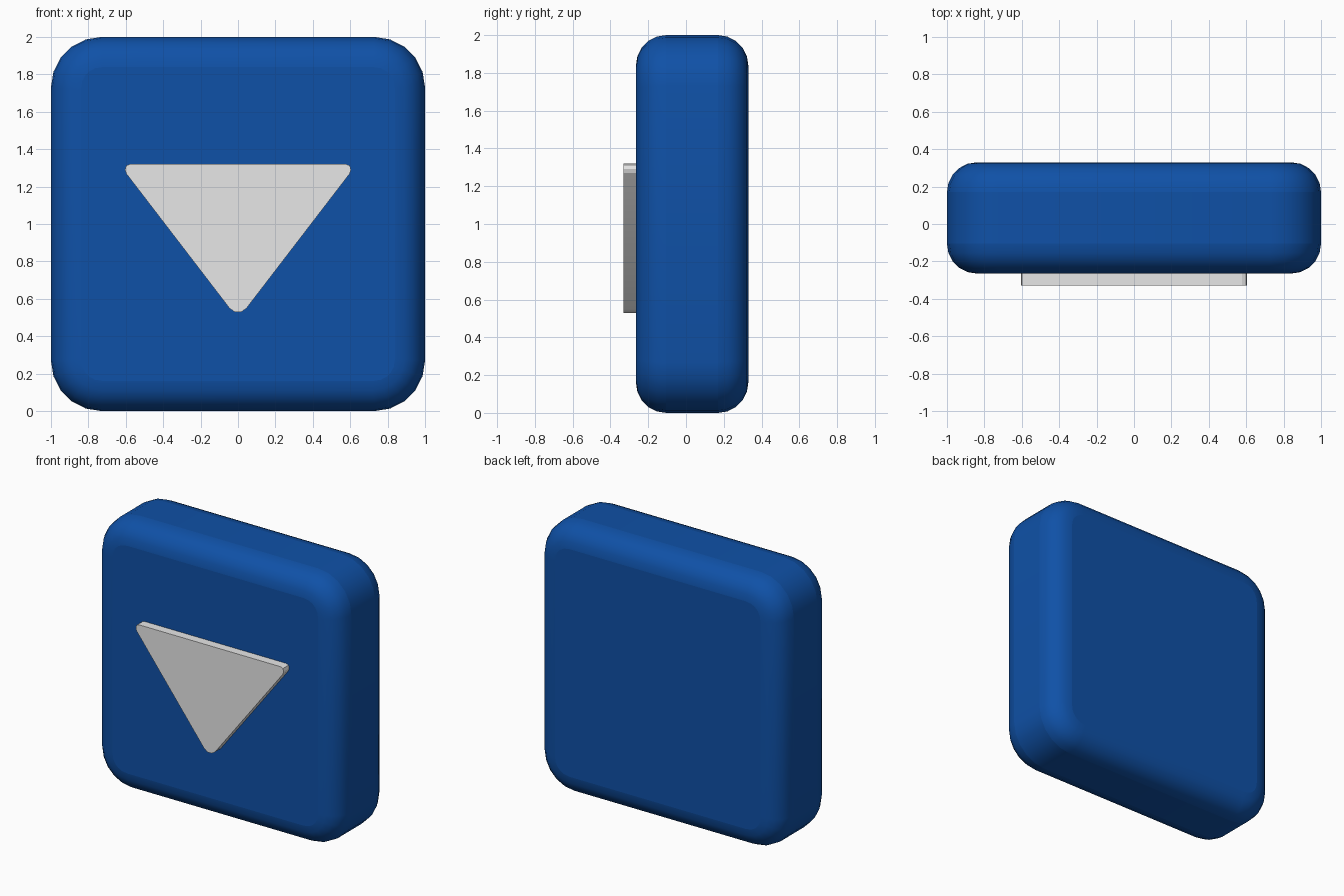
import bpy, bmesh, math

if "Cube" in bpy.data.objects:
    bpy.data.objects.remove(bpy.data.objects["Cube"])


def material(name, rgb):
    m = bpy.data.materials.new(name)
    m.diffuse_color = (*rgb, 1)
    m.use_nodes = True
    m.node_tree.nodes["Principled BSDF"].inputs["Base Color"].default_value = m.diffuse_color
    return m


def prism(name, outline, y0, y1, mat):
    """Extrude an x-z outline from y0 (front) to y1 (back)."""
    bm = bmesh.new()
    front = bm.faces.new([bm.verts.new((x, y0, z)) for x, z in outline])
    ext = bmesh.ops.extrude_face_region(bm, geom=[front])["geom"]
    bmesh.ops.translate(bm, vec=(0, y1 - y0, 0),
                        verts=[v for v in ext if isinstance(v, bmesh.types.BMVert)])
    bmesh.ops.recalc_face_normals(bm, faces=bm.faces)
    me = bpy.data.meshes.new(name)
    bm.to_mesh(me)
    bm.free()
    me.materials.append(mat)
    ob = bpy.data.objects.new(name, me)
    bpy.context.collection.objects.link(ob)
    return ob


def shade(ob, angle):
    bpy.ops.object.select_all(action='DESELECT')
    ob.select_set(True)
    bpy.context.view_layer.objects.active = ob
    bpy.ops.object.shade_smooth_by_angle(angle=math.radians(angle))


blue = material("blue", (0.0048, 0.082, 0.386))
light_grey = material("light grey", (0.8, 0.8, 0.8))

# Rounded square body with softened front and back rims
R, STEPS = 0.27, 5
outline = []
for k, (sx, sz) in enumerate([(1, 1), (-1, 1), (-1, -1), (1, -1)]):
    for i in range(STEPS + 1):
        a = math.pi / 2 * (k + i / STEPS)
        outline.append((sx * (1 - R) + R * math.cos(a), 1 + sz * (1 - R) + R * math.sin(a)))
body = prism("button_body", outline, -0.265, 0.33, blue)
bevel = body.modifiers.new("soft rims", 'BEVEL')
bevel.width = 0.16
bevel.segments = 5
bevel.limit_method = 'ANGLE'
bevel.angle_limit = math.radians(60)
shade(body, 60)

# Raised downward triangle with rounded corners
half = [(0.018, 0.53), (0.045, 0.549), (0.598, 1.27), (0.604, 1.29), (0.598, 1.312), (0.578, 1.32)]
triangle = prism("down_triangle", half + [(-x, z) for x, z in reversed(half)], -0.33, -0.2, light_grey)
shade(triangle, 20)
